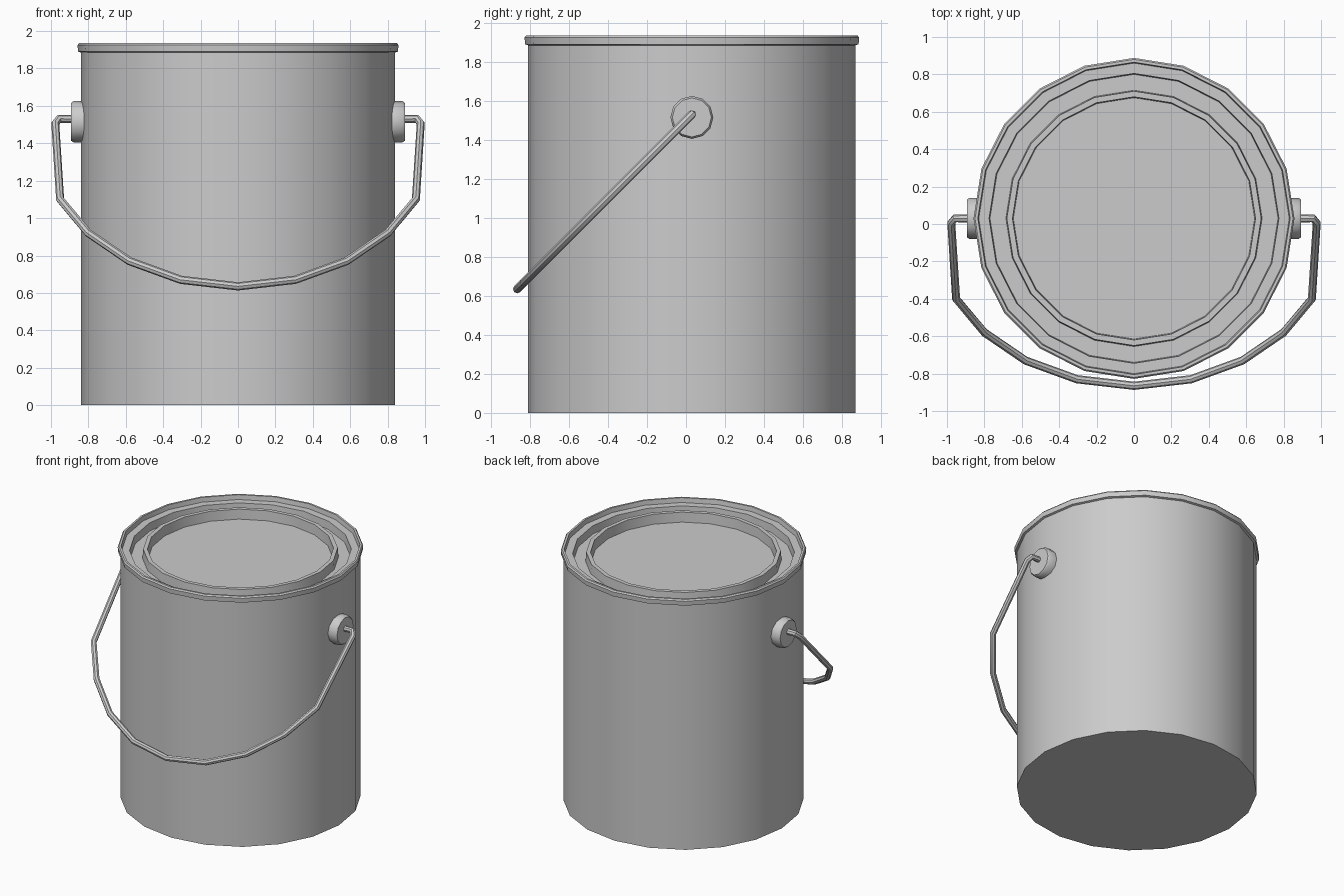
import bpy, bmesh, math
from mathutils import Matrix

if "Cube" in bpy.data.objects:
    bpy.data.objects.remove(bpy.data.objects["Cube"])

CY = 0.03  # can axis sits slightly behind the origin, handle swings forward


def finish(obj):
    bpy.ops.object.select_all(action='DESELECT')
    obj.select_set(True)
    bpy.context.view_layer.objects.active = obj
    bpy.ops.object.shade_smooth_by_angle(angle=math.radians(35))


def lathe(name, profile, sides, matrix):
    """Revolve (radius, height) points about z; radius 0 makes a pole."""
    bm = bmesh.new()
    rings = []
    for r, z in profile:
        if r == 0:
            rings.append([bm.verts.new((0, 0, z))] * sides)
        else:
            rings.append([bm.verts.new((r * math.cos(2 * math.pi * i / sides),
                                        r * math.sin(2 * math.pi * i / sides), z))
                          for i in range(sides)])
    for a, b in zip(rings, rings[1:]):
        for i in range(sides):
            j = (i + 1) % sides
            quad = list(dict.fromkeys([a[i], a[j], b[j], b[i]]))
            bm.faces.new(quad)
    bmesh.ops.recalc_face_normals(bm, faces=bm.faces)
    bm.transform(matrix)
    mesh = bpy.data.meshes.new(name)
    bm.to_mesh(mesh)
    bm.free()
    obj = bpy.data.objects.new(name, mesh)
    bpy.context.collection.objects.link(obj)
    finish(obj)
    return obj


# can body with closed bottom, rolled rim, stepped groove and recessed lid
lathe("can_body", [
    (0, 0), (0.84, 0), (0.84, 1.885),
    (0.855, 1.89), (0.858, 1.925), (0.85, 1.935),
    (0.835, 1.935), (0.83, 1.90), (0.775, 1.90),
    (0.77, 1.84), (0.685, 1.84), (0.68, 1.91),
    (0.65, 1.91), (0.645, 1.835), (0, 1.835),
], 20, Matrix.Translation((0, CY, 0)))

# round handle mounts on both sides
for side, name in ((1, "right_mount"), (-1, "left_mount")):
    m = (Matrix.Translation((side * 0.82, CY, 1.515))
         @ Matrix.Rotation(side * math.pi / 2, 4, 'Y'))
    lathe(name, [(0, 0), (0.11, 0), (0.11, 0.06), (0.10, 0.074), (0, 0.074)], 12, m)

# wire handle: right half of the path, mirrored for the left
half = [(0.86, 1.53), (0.957, 1.53), (0.977, 1.505), (0.951, 1.10),
        (0.80, 0.92), (0.58, 0.77), (0.305, 0.67)]
path = half + [(0, 0.635)] + [(-x, z) for x, z in reversed(half)]
curve = bpy.data.curves.new("wire_handle", 'CURVE')
curve.dimensions = '3D'
curve.bevel_depth = 0.022
curve.bevel_resolution = 2
curve.use_fill_caps = True
spline = curve.splines.new('POLY')
spline.points.add(len(path) - 1)
for p, (x, z) in zip(spline.points, path):
    p.co = (x, z - 1.50, z, 1)
handle = bpy.data.objects.new("wire_handle", curve)
bpy.context.collection.objects.link(handle)
bpy.ops.object.select_all(action='DESELECT')
handle.select_set(True)
bpy.context.view_layer.objects.active = handle
bpy.ops.object.convert(target='MESH')
finish(bpy.context.view_layer.objects.active)
